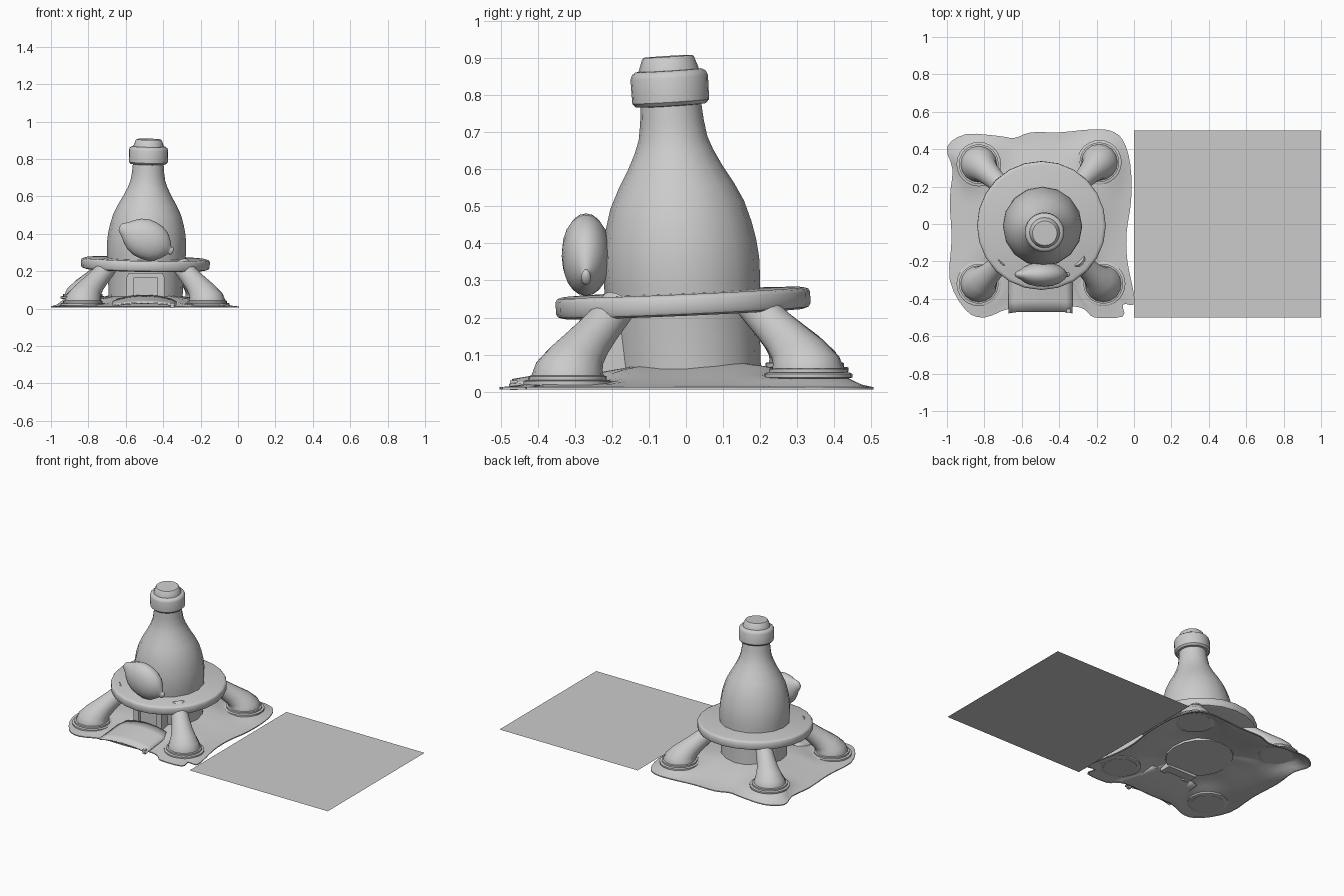
import bpy, bmesh, math
from mathutils import Vector, Matrix

if "Cube" in bpy.data.objects:
    bpy.data.objects.remove(bpy.data.objects["Cube"])

def make(name, verts, faces, smooth=40):
    me = bpy.data.meshes.new(name)
    me.from_pydata([tuple(v) for v in verts], [], faces)
    bm = bmesh.new()
    bm.from_mesh(me)
    bmesh.ops.remove_doubles(bm, verts=bm.verts, dist=1e-5)
    bmesh.ops.recalc_face_normals(bm, faces=bm.faces)
    bm.to_mesh(me)
    bm.free()
    ob = bpy.data.objects.new(name, me)
    bpy.context.collection.objects.link(ob)
    if smooth:
        bpy.ops.object.select_all(action='DESELECT')
        ob.select_set(True)
        bpy.context.view_layer.objects.active = ob
        bpy.ops.object.shade_smooth_by_angle(angle=math.radians(smooth))
    return ob

def loft(name, rings, smooth=40, caps=True):
    n = len(rings[0])
    verts = [v for r in rings for v in r]
    faces = [(i*n + j, i*n + (j+1) % n, (i+1)*n + (j+1) % n, (i+1)*n + j)
             for i in range(len(rings)-1) for j in range(n)]
    if caps:
        faces += [tuple(range(n))[::-1], tuple(range(len(verts)-n, len(verts)))]
    return make(name, verts, faces, smooth)

def lathe(name, profile, n, mat, smooth=40):
    rings = [[mat @ Vector((r*math.cos(2*math.pi*k/n), r*math.sin(2*math.pi*k/n), z))
              for k in range(n)] for r, z in profile]
    return loft(name, rings, smooth)

def tilt(loc, rx, ry):
    return (Matrix.Translation(loc) @ Matrix.Rotation(math.radians(ry), 4, 'Y')
            @ Matrix.Rotation(math.radians(rx), 4, 'X'))

def box(name, x0, x1, y0, y1, z0, z1):
    bm = bmesh.new()
    bmesh.ops.create_cube(bm, size=1, matrix=Matrix.Translation(((x0+x1)/2, (y0+y1)/2, (z0+z1)/2))
                          @ Matrix.Diagonal((x1-x0, y1-y0, z1-z0, 1)))
    me = bpy.data.meshes.new(name)
    bm.to_mesh(me)
    bm.free()
    ob = bpy.data.objects.new(name, me)
    bpy.context.collection.objects.link(ob)
    return ob

C = Vector((-0.495, 0.0, 0))
FEET = {"back_left": (-.83, .32, .058), "back_right": (-.185, .33, .042),
        "front_left": (-.83, -.32, .022), "front_right": (-.165, -.32, .022)}

# Flat ground square beside the building
make("ground_square", [(0, -.5, 0), (1, -.5, 0), (1, .5, 0), (0, .5, 0)], [(0, 1, 2, 3)], 0)

# Domed ground sheet with a wavy outline
outline = [(-1, .41), (-.9, .48), (-.72, .47), (-.64, .46), (-.55, .49), (-.4, .49), (-.235, .505),
           (-.13, .5), (-.06, .45), (-.02, .32), (-.015, .13), (-.04, -.05), (-.035, -.2),
           (-.005, -.35), (0, -.43), (-.06, -.43), (-.06, -.495), (-.21, -.5), (-.26, -.46),
           (-.33, -.44), (-.5, -.45), (-.66, -.45), (-.8, -.5), (-.9, -.46), (-.985, -.3),
           (-.975, -.08), (-.985, .13), (-.97, .29)]

def catmull(pts, sub):
    out, n = [], len(pts)
    for i in range(n):
        p = [Vector(pts[(i+k-1) % n]) for k in range(4)]
        for j in range(sub):
            t = j/sub
            out.append(.5*(2*p[1] + (p[2]-p[0])*t + (2*p[0]-5*p[1]+4*p[2]-p[3])*t*t
                           + (3*p[1]-p[0]-3*p[2]+p[3])*t**3))
    return out

def ground_z(x, y, s):
    z = .012 + .07*(1-s*s)**1.7*(1 + .6*y)
    for fx, fy, fz in FEET.values():
        w = math.exp(-(math.hypot(x-fx, y-fy)/.14)**4)*min(1, (1-s)*8)
        z += (fz-z)*w
    return z

edge = catmull(outline, 3)
rings = []
for i in range(17):
    s = max(i/16, .001)
    ring = []
    for p in edge:
        x, y = C.x + (p.x-C.x)*s, p.y*s
        ring.append(Vector((x, y, ground_z(x, y, s))))
    rings.append(ring)
rings.append([v - Vector((0, 0, .006)) for v in rings[-1]])
rings.append([Vector((C.x + (v.x-C.x)*.985, v.y*.985, v.z)) for v in rings[-1]])
loft("ground_sheet", rings, 50, caps=False)

# Bottle tower, collar and cap on one leaning axis
lean = tilt((-.496, .008, 0), 3.6, 1.2)
lathe("bottle_body", [(.198, .055), (.203, .2), (.211, .29), (.212, .35), (.207, .4), (.197, .45),
      (.181, .505), (.157, .555), (.128, .605), (.106, .65), (.093, .685), (.086, .73), (.081, .79)], 16, lean)
lathe("bottle_collar", [(.075, .773), (.095, .775), (.104, .785), (.105, .85), (.1, .862),
      (.09, .869), (.07, .87)], 24, lean)
lathe("bottle_cap", [(.083, .862), (.081, .872), (.07, .903), (.066, .907)], 20, lean)

# Round platform
lathe("platform", [(.325, -.029), (.339, -.024), (.344, -.015), (.344, .017), (.339, .025), (.327, .029)],
      24, tilt((-.495, -.008, .239), 2.5, 1.0))

# Four splayed legs with round foot plates
stations = [(0, -.008, .098, 0), (0, .025, .097, 0), (-.008, .05, .09, 10), (-.035, .08, .075, 25),
            (-.075, .115, .062, 38), (-.12, .155, .055, 42), (-.17, .2, .051, 42), (-.2, .23, .05, 42)]
for side, (fx, fy, fz) in FEET.items():
    u = (Vector((fx, fy, 0)) - C).normalized()
    v = Vector((-u.y, u.x, 0))
    rings = []
    for d, h, r, a in stations:
        a = math.radians(a)
        w = u*math.cos(a) + Vector((0, 0, math.sin(a)))
        c = Vector((fx, fy, fz + h*(.235-fz)/.23)) + u*d
        rings.append([c + r*(w*math.cos(k*math.pi/8) + v*math.sin(k*math.pi/8)) for k in range(16)])
    loft(side + "_leg", rings, 50)
    lathe(side + "_foot_plate", [(.112, -.006), (.119, -.004), (.119, .006), (.113, .009), (.106, .009),
          (.106, .019), (.1, .021)], 24, Matrix.Translation((fx, fy, fz)))

# Doorway: posts, lintel and recessed panel
for name, x0, x1 in (("left", -.597, -.56), ("right", -.43, -.393)):
    box("door_post_" + name, x0, x1, -.23, -.15, .03, .17)
lintel = box("door_lintel", -.597, -.393, -.23, -.15, .165, .19)
for v in lintel.data.vertices:
    if v.co.z > .18:
        v.co.x += .012 if v.co.x < -.495 else -.012
box("door_panel", -.565, -.425, -.207, -.15, .03, .17)

# Arched path in front of the door
verts, faces = [], []
NX, NY = 10, 5
for j in range(NY):
    for i in range(NX+1):
        a, b = i/NX*2-1, j/(NY-1)
        y = -.23 - .24*b - (.008*abs(a)**6)*b
        verts.append((-.5 + .17*a, y, .02 + .04*(1-b)*(1-.4*a*a) + .014*(1-a*a)))
for j in range(NY-1):
    for i in range(NX):
        k = j*(NX+1) + i
        faces.append((k, k+1, k+NX+2, k+NX+1))
path = make("door_path", verts, faces)
mod = path.modifiers.new("thickness", 'SOLIDIFY')
mod.thickness = .008
box("path_peg", -.36, -.34, -.475, -.455, .004, .03)

# Lemon fruit leaning on the bottle, slightly flattened front to back
m = (Matrix.Translation((-.49, -.27, .37)) @ Matrix.Rotation(math.radians(25), 4, 'Y')
     @ Matrix.Diagonal((1, .62, 1, 1)) @ Matrix.Rotation(math.radians(90), 4, 'Y'))
lathe("lemon", [(.008, -.158), (.02, -.154), (.03, -.143), (.043, -.125), (.068, -.1), (.09, -.07),
      (.104, -.03), (.106, .01), (.1, .05), (.082, .088), (.056, .114), (.03, .132), (.02, .138),
      (.022, .148), (.016, .155), (.006, .157)], 20, m, 60)
